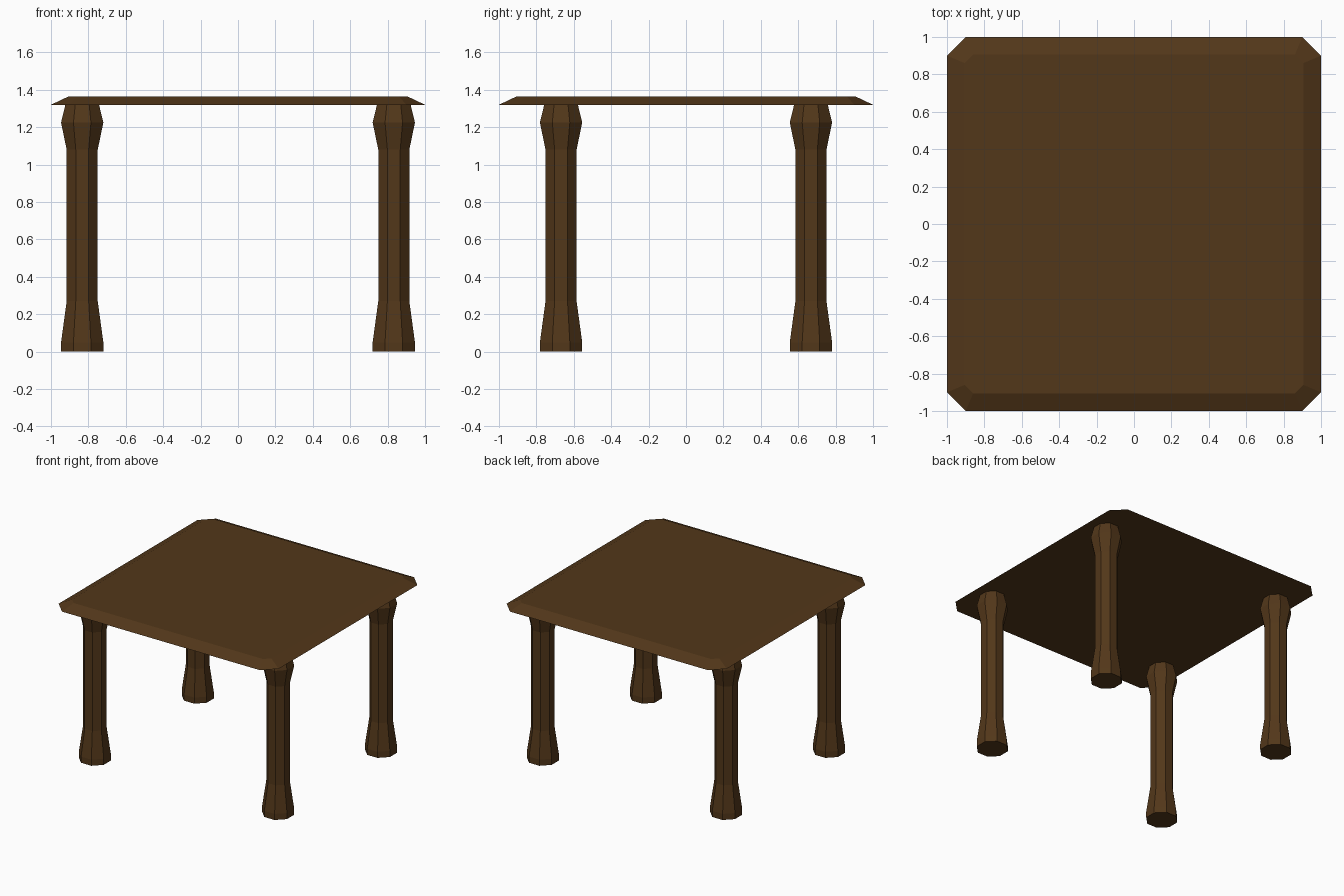
import bpy
import bmesh
from math import cos, sin, pi

if "Cube" in bpy.data.objects:
    bpy.data.objects.remove(bpy.data.objects["Cube"])

wood = bpy.data.materials.new("dark_wood")
wood.diffuse_color = (0.085, 0.038, 0.010, 1)
wood.use_nodes = True
wood.node_tree.nodes["Principled BSDF"].inputs["Base Color"].default_value = wood.diffuse_color


def loft(name, rings, location=(0, 0, 0)):
    """Skin a stack of equal-count rings and cap both ends."""
    bm = bmesh.new()
    loops = [[bm.verts.new(p) for p in ring] for ring in rings]
    n = len(loops[0])
    for a, b in zip(loops, loops[1:]):
        for i in range(n):
            j = (i + 1) % n
            bm.faces.new((a[i], a[j], b[j], b[i]))
    bm.faces.new(loops[0][::-1])
    bm.faces.new(loops[-1])
    bmesh.ops.recalc_face_normals(bm, faces=bm.faces)
    mesh = bpy.data.meshes.new(name)
    bm.to_mesh(mesh)
    bm.free()
    mesh.materials.append(wood)
    obj = bpy.data.objects.new(name, mesh)
    obj.location = location
    bpy.context.collection.objects.link(obj)
    return obj


def octagon(apothem, z):
    """Regular octagon with flats facing the axes."""
    r = apothem / cos(pi / 8)
    return [(r * cos((i + 0.5) * pi / 4), r * sin((i + 0.5) * pi / 4), z)
            for i in range(8)]


def cut_square(half, corner, z):
    """Square with clipped corners; corner is where each clip begins."""
    h, c = half, corner
    return [(x, y, z) for x, y in ((h, -c), (h, c), (c, h), (-c, h),
                                   (-h, c), (-h, -c), (-c, -h), (c, -h))]


# Bevelled table top
loft("table_top", [cut_square(1.0, 0.9, 1.32), cut_square(0.905, 0.86, 1.365)])

# Four turned octagonal legs: (apothem, height)
profile = [(0.113, 0), (0.113, 0.05), (0.083, 0.27),
           (0.083, 1.08), (0.113, 1.225), (0.09, 1.32)]
for side, sx in (("left", -1), ("right", 1)):
    for end, sy in (("front", -1), ("back", 1)):
        loft(f"{end}_{side}_leg", [octagon(r, z) for r, z in profile],
             (sx * 0.833, sy * 0.668, 0))
